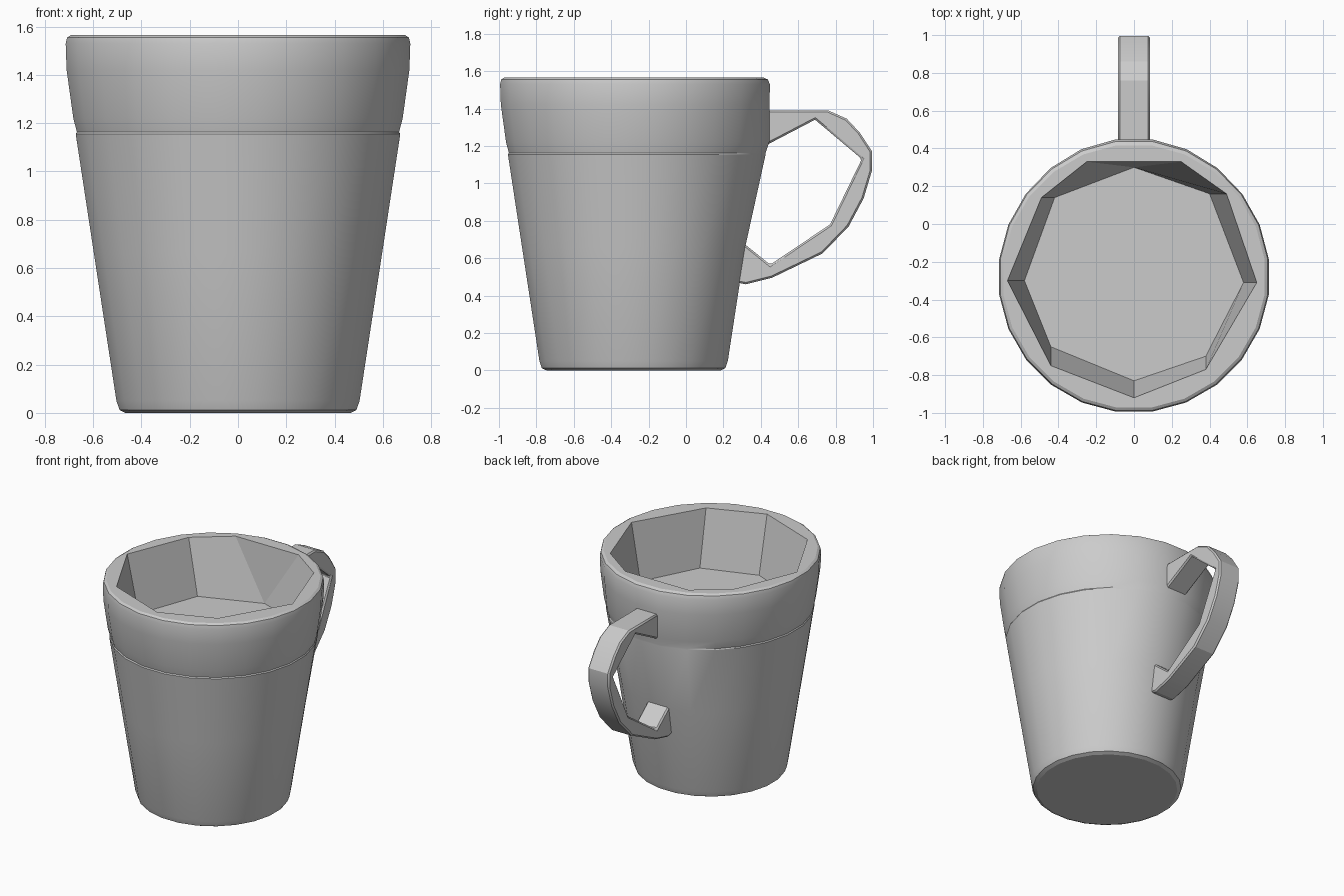
import bpy, bmesh
from math import sin, cos, pi

default = bpy.data.objects.get("Cube")
if default:
    bpy.data.objects.remove(default, do_unlink=True)

SIDES, AXIS_Y, TOP, FLOOR = 24, -0.28, 1.565, 1.16

grey = bpy.data.materials.new("plain grey")
grey.use_nodes = True
colour = (0.6, 0.6, 0.6, 1)
grey.diffuse_color = colour
grey.node_tree.nodes["Principled BSDF"].inputs["Base Color"].default_value = colour


def finish(name, bm, angle):
    bmesh.ops.remove_doubles(bm, verts=bm.verts, dist=0.0005)
    bmesh.ops.recalc_face_normals(bm, faces=bm.faces)
    mesh = bpy.data.meshes.new(name)
    bm.to_mesh(mesh)
    bm.free()
    mesh.materials.append(grey)
    obj = bpy.data.objects.new(name, mesh)
    bpy.context.collection.objects.link(obj)
    bpy.ops.object.select_all(action='DESELECT')
    obj.select_set(True)
    bpy.context.view_layer.objects.active = obj
    bpy.ops.object.shade_smooth_by_angle(angle=angle)
    return obj


def skin(bm, a, b):
    for i in range(len(a)):
        j = (i + 1) % len(a)
        bm.faces.new((a[i], a[j], b[j], b[i]))


# Cup: tapered wall with a seam; the third value swells the back for the handle
profile = [(0.47, 0, 0), (0.495, 0.012, 0), (0.508, 0.05, 0), (0.602, 0.66, 0),
           (0.678, 1.155, 0.035), (0.673, 1.163, 0.04), (0.688, 1.22, 0.045),
           (0.716, 1.42, 0.018), (0.72, 1.53, 0.015), (0.714, 1.555, 0.01),
           (0.698, TOP, 0.005)]
bm = bmesh.new()
rings = []
for radius, z, swell in profile:
    ring = []
    for i in range(SIDES):
        a = 2 * pi * (i + 0.5) / SIDES
        r = radius + swell * max(0, sin(a)) ** 4
        ring.append(bm.verts.new((r * cos(a), AXIS_Y + r * sin(a), z)))
    rings.append(ring)
for lower, upper in zip(rings, rings[1:]):
    skin(bm, lower, upper)
bm.faces.new(rings[0][::-1])

# Faceted recess with a flattened back edge
mouth = [(0.65, -0.31), (0.49, 0.16), (0.25, 0.33), (-0.25, 0.33), (-0.49, 0.14),
         (-0.67, -0.3), (-0.44, -0.75), (0, -0.92), (0.38, -0.77)]
base = [(0.58, -0.31), (0.40, 0.16), (0, 0.30), (0, 0.30), (-0.42, 0.14),
        (-0.58, -0.3), (-0.44, -0.65), (0, -0.83), (0.38, -0.70)]
mouth_ring = [bm.verts.new((x, y, TOP)) for x, y in mouth]
base_ring = [bm.verts.new((x, y, FLOOR)) for x, y in base]
skin(bm, mouth_ring, base_ring)
bm.faces.new(base_ring)

# Flat rim between the round edge and the recess
rim = [bm.edges.get((ring[i - 1], ring[i]))
       for ring in (rings[-1], mouth_ring) for i in range(len(ring))]
bmesh.ops.triangle_fill(bm, edges=rim, use_beauty=True, normal=(0, 0, 1))
finish("cup", bm, 0.45)

# Handle: side outline given as (y, z), extruded across x
outline = [(0.40, 1.39), (0.76, 1.39), (0.86, 1.345), (0.93, 1.27), (0.995, 1.17),
           (0.995, 1.07), (0.95, 0.92), (0.87, 0.77), (0.73, 0.625), (0.46, 0.495),
           (0.32, 0.46), (0.27, 0.47), (0.27, 0.71), (0.32, 0.67), (0.45, 0.565),
           (0.77, 0.78), (0.94, 1.13), (0.69, 1.34), (0.46, 1.22), (0.40, 1.19)]
bm = bmesh.new()
left, right = [[bm.verts.new((x, y, z)) for y, z in outline] for x in (0.085, -0.085)]
skin(bm, left, right)
bm.faces.new(left)
bm.faces.new(right[::-1])
handle = finish("handle", bm, 0.3)
bevel = handle.modifiers.new("soft edges", 'BEVEL')
bevel.width = 0.01
bevel.segments = 1
bevel.angle_limit = 1.2
